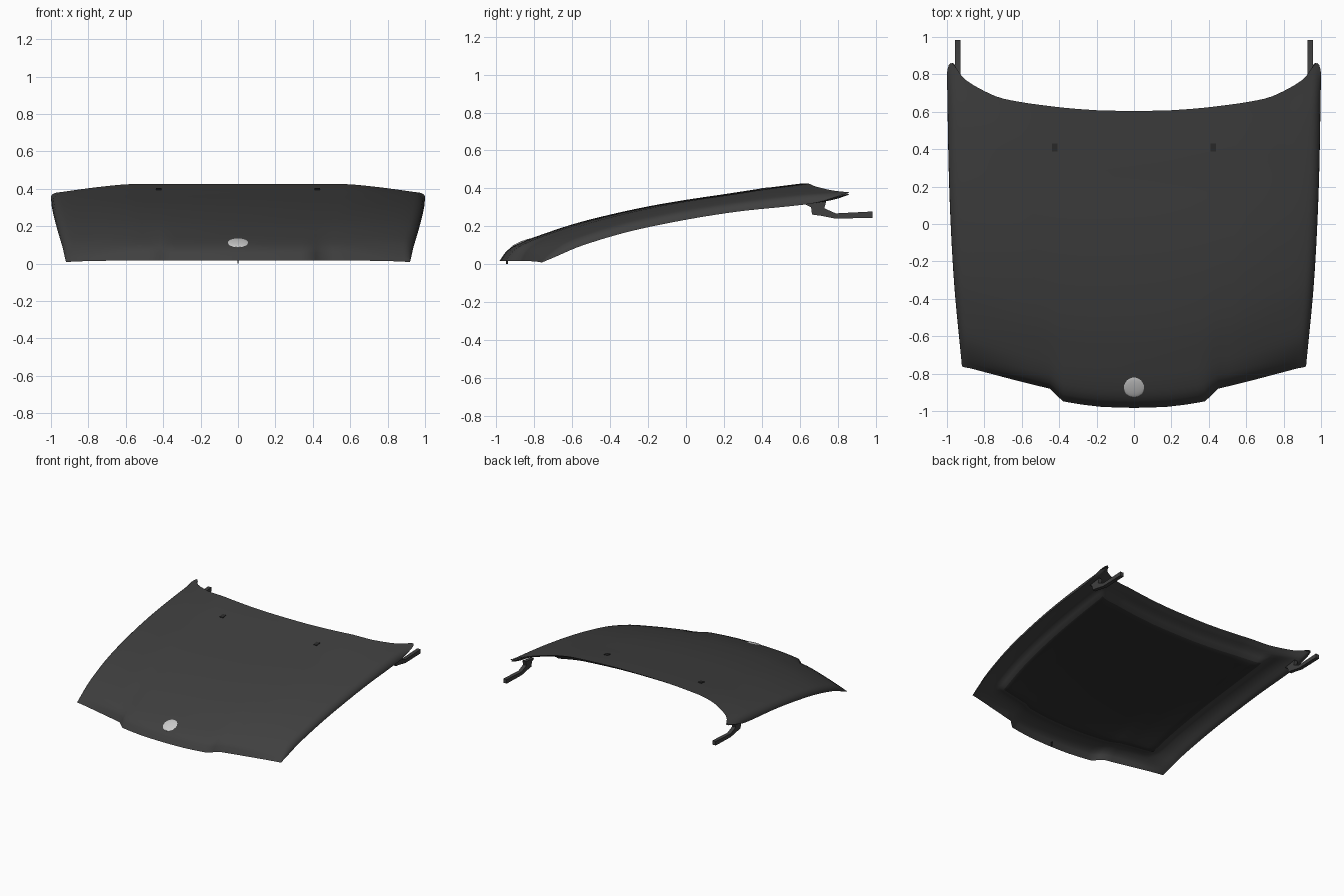
import bpy, bmesh, math

if "Cube" in bpy.data.objects:
    bpy.data.objects.remove(bpy.data.objects["Cube"])

def material(name, c):
    m = bpy.data.materials.new(name)
    m.diffuse_color = (c, c, c, 1)
    m.use_nodes = True
    m.node_tree.nodes["Principled BSDF"].inputs["Base Color"].default_value = m.diffuse_color
    return m

paint = material("dark_paint", 0.05)
under = material("underside_dark", 0.025)
metal = material("light_metal", 0.6)

def curve(pts):
    """Smooth interpolation through (position, value) pairs."""
    n = len(pts)
    tang = []
    for i in range(n):
        a, b = pts[max(i - 1, 0)], pts[min(i + 1, n - 1)]
        tang.append((b[1] - a[1]) / (b[0] - a[0]))
    def f(t):
        i = 0
        while i < n - 2 and t > pts[i + 1][0]:
            i += 1
        (a, p), (b, q) = pts[i], pts[i + 1]
        h = b - a
        s = min(max((t - a) / h, 0), 1)
        return ((2*s**3 - 3*s**2 + 1) * p + (s**3 - 2*s**2 + s) * h * tang[i]
                + (3*s**2 - 2*s**3) * q + (s**3 - s**2) * h * tang[i + 1])
    return f

# lengthwise height profiles: centre line, shoulder, side lip
z_mid = curve([(0, .018), (.02, .072), (.05, .107), (.1, .143), (.22, .21), (.35, .263),
               (.48, .306), (.6, .338), (.74, .37), (.87, .4), (1, .425)])
z_shoulder = curve([(0, .012), (.03, .056), (.08, .11), (.16, .16), (.29, .222),
                    (.475, .284), (.66, .33), (.85, .366), (1, .382)])
z_lip = curve([(0, .009), (.05, .042), (.13, .095), (.29, .17), (.475, .231),
               (.66, .277), (.85, .308), (.93, .325), (1, .358)])
# plan outline
front = curve([(0, -.93), (.22, -.922), (.49, -.88), (1, -.76)])
rear = curve([(0, .605), (.2, .608), (.45, .63), (.7, .67), (.8, .71), (.9, .77),
              (.94, .815), (.97, .862), (1, .8)])
width = curve([(-.76, .92), (-.3, .963), (.2, .988), (.8, 1.0)])

def smooth(a, b, t):
    t = min(max((t - a) / (b - a), 0), 1)
    return t * t * (3 - 2 * t)

def plan_y(u, v):
    nose = .053 * min(max((.49 - u) / .077, 0), 1) * (1 - v) ** 8
    return front(u) * (1 - v) + rear(u) * v - nose

def skin(u, v):
    s, u = (1 if u >= 0 else -1), abs(u)
    y = plan_y(u, v)
    if u <= .95:
        w = max(0, (u - .58) / .37) ** 1.3
        z = z_mid(v) + (z_shoulder(v) - z_mid(v)) * w
        xn = u
    else:
        a = (u - .95) / .05 * math.pi / 2
        z = z_lip(v) + (z_shoulder(v) - z_lip(v)) * math.cos(a)
        xn = .95 + .05 * math.sin(a)
    return (s * xn * width(y), y, z)

def lining(u, v):
    s, a = (1 if u >= 0 else -1), abs(u)
    x, y, z = skin(s * min(a, .9), v)
    z -= .025 * min(1, v / .06) * min(1, (1 - v) / .04)
    z -= .05 * smooth(.84, .75, a) * smooth(.06, .13, v) * smooth(.955, .89, v)
    y = plan_y(a, v)
    if a > .9:
        t = (a - .9) / .1
        z = z * (1 - t) + z_lip(v) * t
    return (s * a * width(y), y, z)

def finish(ob, mat, angle=40):
    ob.data.materials.append(mat)
    bpy.ops.object.select_all(action='DESELECT')
    ob.select_set(True)
    bpy.context.view_layer.objects.active = ob
    bpy.ops.object.shade_smooth_by_angle(angle=math.radians(angle))
    return ob

def mesh_object(name, bm, mat):
    me = bpy.data.meshes.new(name)
    bm.to_mesh(me)
    bm.free()
    ob = bpy.data.objects.new(name, me)
    bpy.context.collection.objects.link(ob)
    return finish(ob, mat)

half = [0, .1, .2, .3, .37, .413, .452, .49, .55, .58, .62, .66, .7, .74, .77, .8, .83, .86,
        .9, .93, .95, .96, .97, .98, .99, 1]
US = [-u for u in half[:0:-1]] + half
VS = [0, .007, .014, .02, .035] + [.05 + .0225 * i for i in range(41)] + [.965, .98, 1]

def panel(name, fn, mat, flip):
    bm = bmesh.new()
    g = [[bm.verts.new(fn(u, v)) for u in US] for v in VS]
    for j in range(len(VS) - 1):
        for i in range(len(US) - 1):
            q = [g[j][i], g[j][i + 1], g[j + 1][i + 1], g[j + 1][i]]
            f = bm.faces.new(q[::-1] if flip else q)
            # the lining's raised pad takes the second material
            pad = max(abs(US[i]), abs(US[i + 1])) < .78 and .11 < VS[j] < .89
            f.material_index = 1 if flip and pad else 0
    return mesh_object(name, bm, mat)

# outer skin and padded inner panel
panel("hood_skin", skin, paint, False)
inner = panel("inner_panel", lining, paint, True)
inner.data.materials.append(under)

# extruded side profile
def extrude_profile(name, pts, x0, x1, mat):
    bm = bmesh.new()
    f = bm.faces.new([bm.verts.new((x0, y, z)) for y, z in pts])
    r = bmesh.ops.extrude_face_region(bm, geom=[f])
    bmesh.ops.translate(bm, vec=(x1 - x0, 0, 0),
                        verts=[v for v in r["geom"] if isinstance(v, bmesh.types.BMVert)])
    bmesh.ops.recalc_face_normals(bm, faces=bm.faces)
    return mesh_object(name, bm, mat)

def box(name, loc, size, mat, tilt=0):
    bpy.ops.mesh.primitive_cube_add(size=1, location=loc, rotation=(tilt, 0, 0))
    ob = bpy.context.object
    ob.name, ob.scale = name, size
    return finish(ob, mat)

arm = [(.63, .315), (.74, .332), (.73, .295), (.79, .268), (.985, .278), (.985, .245),
       (.79, .24), (.715, .255), (.665, .262), (.66, .30)]
for s, side in ((1, "right"), (-1, "left")):
    # rear hinge arms and washer nozzles
    extrude_profile("hinge_arm_" + side, arm, s * .928, s * .958, paint)
    box("washer_nozzle_" + side, (s * .423, .41, .394), (.03, .042, .016), under, .13)

# front badge disc and latch pin
bpy.ops.mesh.primitive_uv_sphere_add(segments=32, ring_count=12, location=(0, -.87, .11),
                                     rotation=(math.radians(23), 0, 0))
badge = bpy.context.object
badge.name, badge.scale = "badge_disc", (.06, .06, .01)
finish(badge, metal)
box("latch_pin", (0, -.945, .016), (.006, .012, .032), under)
